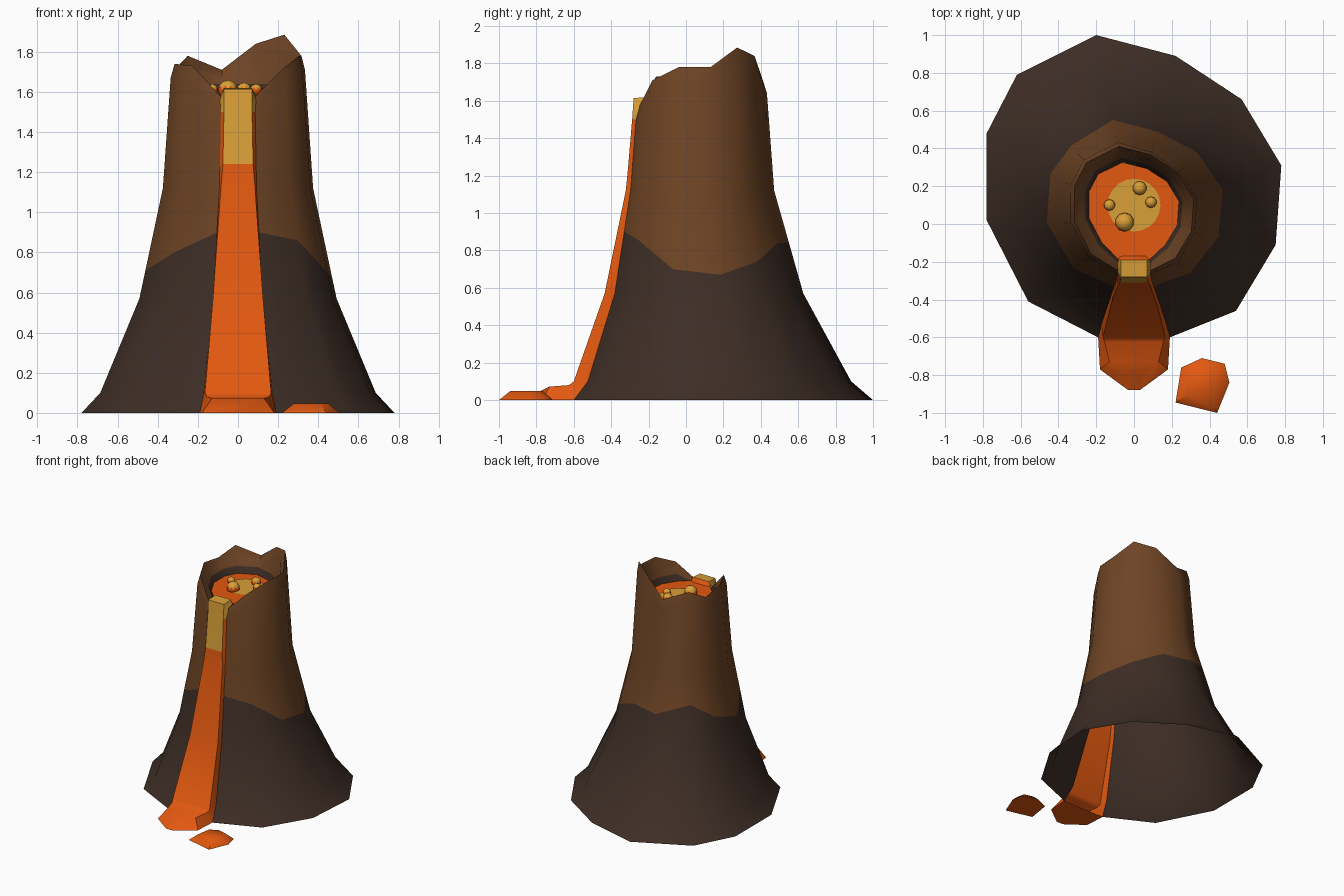
import bpy, bmesh, math
from mathutils import Vector

if "Cube" in bpy.data.objects:
    bpy.data.objects.remove(bpy.data.objects["Cube"])


def mat(name, rgb):
    m = bpy.data.materials.new(name)
    m.diffuse_color = (*rgb, 1)
    m.use_nodes = True
    m.node_tree.nodes["Principled BSDF"].inputs["Base Color"].default_value = m.diffuse_color
    return m


BROWN = mat("brown rock", (0.156, 0.058, 0.018))
DARK = mat("dark rock", (0.048, 0.027, 0.019))
ORANGE = mat("orange lava", (0.76, 0.098, 0.005))
YELLOW = mat("yellow hot lava", (0.70, 0.35, 0.038))


def finish(name, bm, mats, angle=50):
    bmesh.ops.recalc_face_normals(bm, faces=bm.faces[:])
    me = bpy.data.meshes.new(name)
    bm.to_mesh(me)
    bm.free()
    ob = bpy.data.objects.new(name, me)
    bpy.context.collection.objects.link(ob)
    for m in mats:
        me.materials.append(m)
    bpy.ops.object.select_all(action='DESELECT')
    ob.select_set(True)
    bpy.context.view_layer.objects.active = ob
    bpy.ops.object.shade_smooth_by_angle(angle=math.radians(angle))
    return ob


# Footprint, starting right of the lava gap and going round to its left:
# x, y at the ground, height of colour border, height of crater rim
OUTLINE = [
    (0.19, -0.60, 0.90, 1.57), (0.54, -0.46, 0.86, 1.71), (0.75, -0.11, 0.70, 1.78),
    (0.78, 0.31, 0.67, 1.78), (0.57, 0.66, 0.74, 1.885), (0.22, 0.89, 0.84, 1.84),
    (-0.20, 1.00, 0.84, 1.71), (-0.62, 0.79, 0.92, 1.78), (-0.78, 0.48, 0.80, 1.71),
    (-0.78, 0.02, 0.71, 1.74), (-0.56, -0.41, 0.80, 1.73), (-0.19, -0.60, 0.90, 1.57)]
# Slope profile: height, size, centre y
PROFILE = [(0, 1, 0.195), (0.1, 0.88, 0.175), (0.57, 0.63, 0.12),
           (1.12, 0.48, 0.085), (1.56, 0.437, 0.085), (2, 0.41, 0.085)]


def on_slope(x, y, z):
    for (z0, s0, c0), (z1, s1, c1) in zip(PROFILE, PROFILE[1:]):
        if z <= z1:
            t = (z - z0) / (z1 - z0)
            s, c = s0 + (s1 - s0) * t, c0 + (c1 - c0) * t
            return Vector((x * s, c + (y - 0.195) * s, z))


def scaled(x, y, s, z):
    return Vector((x * s, 0.085 + (y - 0.195) * s, z))


# Volcano body: open shell with the crater wall folded inward
POOL_Z = 1.59
bm = bmesh.new()
columns = []
for i, (x, y, border, rim) in enumerate(OUTLINE):
    pts = [on_slope(x, y, z) for z in (0, 0.1, 0.57, border, 1.12)]
    if i in (0, len(OUTLINE) - 1):
        sx = math.copysign(1, x)
        pts += [on_slope(x, y, 1.50), Vector((0.08 * sx, -0.25, rim)),
                Vector((0.08 * sx, -0.23, rim)), Vector((0.08 * sx, -0.21, rim)),
                Vector((0.08 * sx, -0.19, rim))]
    else:
        pts += [on_slope(x, y, rim - 0.07), scaled(x, y, 0.405, rim),
                scaled(x, y, 0.365, rim - 0.06), scaled(x, y, 0.33, 1.64),
                scaled(x, y, 0.30, POOL_Z - 0.01)]
    columns.append([bm.verts.new(p) for p in pts])
for a, b in zip(columns, columns[1:]):
    for r in range(len(a) - 1):
        f = bm.faces.new((a[r], b[r], b[r + 1], a[r + 1]))
        f.material_index = 1 if r < 3 or r == 8 else 0
pool_edge = [c[-1].co.copy() for c in columns]
finish("volcano_body", bm, [BROWN, DARK], 60)

# Lava pool filling the crater
bm = bmesh.new()
bm.faces.new([bm.verts.new((p.x * 1.02, p.y, POOL_Z)) for p in pool_edge])
finish("lava_pool", bm, [ORANGE])

# Hot centre of the pool, a thin plate
bm = bmesh.new()
bmesh.ops.create_circle(bm, cap_ends=True, radius=0.14, segments=20)
bmesh.ops.translate(bm, verts=bm.verts, vec=(0, 0.1, POOL_Z + 0.005))
finish("hot_pool_centre", bm, [YELLOW])

# Bubbles: yellow crowns on orange bases
for i, (x, y, r) in enumerate([(0.03, 0.19, 0.037), (-0.13, 0.10, 0.03),
                               (0.09, 0.115, 0.03), (-0.05, 0.01, 0.05)]):
    bm = bmesh.new()
    bmesh.ops.create_icosphere(bm, subdivisions=2, radius=r)
    for f in bm.faces:
        f.material_index = 1 if f.calc_center_median().z > 0.3 * r else 0
    bmesh.ops.translate(bm, verts=bm.verts, vec=(x, y, POOL_Z + 0.02))
    finish(f"lava_bubble_{i + 1}", bm, [ORANGE, YELLOW])

# Lava flow: mirrored sections of edge (x, y, z) and raised front (x, y, z)
SECTIONS = [((0.08, -0.17, 1.58), (0.06, -0.17, 1.59)),
            ((0.085, -0.19, 1.59), (0.07, -0.19, 1.62)),
            ((0.09, -0.25, 1.56), (0.07, -0.28, 1.615))]
for z, fx, fy in [(1.50, 0.07, -0.288), (1.24, 0.075, -0.31), (1.12, 0.085, -0.322),
                  (0.57, 0.125, -0.435), (0.10, 0.165, -0.60)]:
    e = on_slope(0.193, -0.60, z)
    SECTIONS.append(((e.x, e.y, z), (fx, fy, z)))
SECTIONS += [((0.19, -0.60, 0.0), (0.155, -0.625, 0.08)),
             ((0.18, -0.77, 0.0), (0.13, -0.73, 0.072)),
             ((0.03, -0.88, 0.0), (0.03, -0.80, 0.035))]
bm = bmesh.new()
rows = []
for e, f in SECTIONS:
    rows.append([bm.verts.new(p) for p in
                 ((-e[0], e[1], e[2]), (-f[0], f[1], f[2]), f, e)])
for k, (a, b) in enumerate(zip(rows, rows[1:])):
    for j in range(3):
        face = bm.faces.new((a[j], a[j + 1], b[j + 1], b[j]))
        hot = (1 <= k <= 3 and j == 1) or (k in (1, 2))
        face.material_index = 1 if hot else 0
bm.faces.new(rows[-1])
bm.faces.new([rows[r][0] for r in (-3, -2, -1)] + [rows[r][3] for r in (-1, -2, -3)])
finish("lava_flow", bm, [ORANGE, YELLOW], 40)

# Separate splash of lava on the ground
SPLASH = [(0.25, -0.76), (0.36, -0.71), (0.48, -0.74), (0.505, -0.84),
          (0.44, -1.0), (0.22, -0.945)]
bm = bmesh.new()
low = [bm.verts.new((x, y, 0)) for x, y in SPLASH]
top = [bm.verts.new((0.37 + (x - 0.37) * 0.6, -0.85 + (y + 0.85) * 0.6, 0.048)) for x, y in SPLASH]
bm.faces.new(low)
bm.faces.new(top)
for i in range(6):
    j = (i + 1) % 6
    bm.faces.new((low[i], low[j], top[j], top[i]))
finish("lava_splash", bm, [ORANGE], 45)
